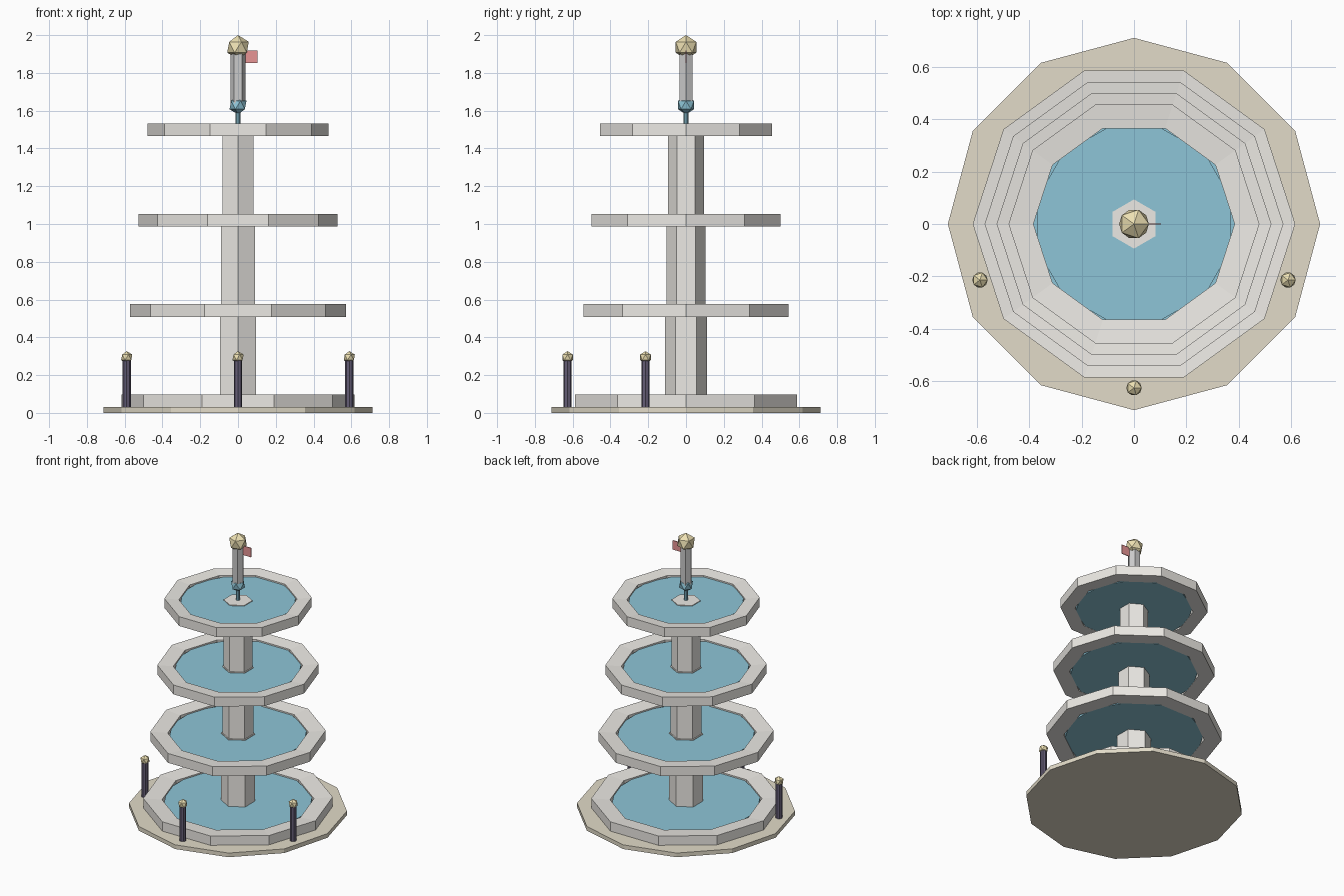
import bpy, bmesh, math

if "Cube" in bpy.data.objects:
    bpy.data.objects.remove(bpy.data.objects["Cube"])


def material(name, rgb):
    m = bpy.data.materials.new(name)
    m.diffuse_color = (*rgb, 1)
    m.use_nodes = True
    m.node_tree.nodes["Principled BSDF"].inputs["Base Color"].default_value = m.diffuse_color
    return m


STONE = material("pale_stone", (0.84, 0.82, 0.78))
TAN = material("tan_stone", (0.76, 0.71, 0.58))
WATER = material("water_blue", (0.27, 0.56, 0.68))
GREY = material("post_grey", (0.6, 0.6, 0.6))
GOLD = material("gold", (0.85, 0.75, 0.45))
DARK = material("dark_iron", (0.13, 0.11, 0.18))
RED = material("red", (0.8, 0.3, 0.3))


def finish(name, bm, mat):
    bmesh.ops.recalc_face_normals(bm, faces=bm.faces)
    me = bpy.data.meshes.new(name)
    bm.to_mesh(me)
    bm.free()
    ob = bpy.data.objects.new(name, me)
    bpy.context.collection.objects.link(ob)
    me.materials.append(mat)
    return ob


def prism(name, sides, r, z0, z1, mat, turn=0.0, x=0.0, y=0.0):
    """Upright prism; turn = angle of its first corner in degrees."""
    bm = bmesh.new()
    ang = [math.radians(turn) + i * math.tau / sides for i in range(sides)]
    low, high = ([bm.verts.new((x + r * math.cos(a), y + r * math.sin(a), z)) for a in ang]
                 for z in (z0, z1))
    bm.faces.new(low)
    bm.faces.new(high)
    for i in range(sides):
        j = (i + 1) % sides
        bm.faces.new((low[i], low[j], high[j], high[i]))
    return finish(name, bm, mat)


def ring(name, sides, profile, mat):
    """Closed (radius, z) profile swept round the z axis."""
    bm = bmesh.new()
    rows = []
    for i in range(sides):
        a = i * math.tau / sides
        rows.append([bm.verts.new((r * math.cos(a), r * math.sin(a), z)) for r, z in profile])
    n = len(profile)
    for i in range(sides):
        p, q = rows[i], rows[(i + 1) % sides]
        for k in range(n):
            bm.faces.new((p[k], q[k], q[(k + 1) % n], p[(k + 1) % n]))
    return finish(name, bm, mat)


def ball(name, r, x, y, z, mat):
    bm = bmesh.new()
    bmesh.ops.create_icosphere(bm, subdivisions=1, radius=r)
    bmesh.ops.translate(bm, verts=bm.verts, vec=(x, y, z))
    return finish(name, bm, mat)


# plinth
prism("plinth", 12, 0.712, 0, 0.03, TAN)

# four stacked basins, each with water, joined by hexagonal columns
STEP, H = 0.4785, 0.067
for t in range(4):
    R, z = 0.617 - 0.0457 * t, 0.03 + STEP * t
    inner = 0.802 * R
    ring(f"basin_{t + 1}", 10,
         [(R, z), (R, z + H), (inner, z + H - 0.01), (inner, z)], STONE)
    prism(f"water_{t + 1}", 12, inner * 0.995, z + 0.001, z + H - 0.02, WATER, turn=15)
    if t < 3:
        prism(f"column_{t + 1}", 6, 0.111 - 0.0085 * t, z + 0.01, z + STEP + H - 0.015,
              STONE, turn=30)

# jet, post, finial and small flag on top
prism("water_jet", 8, 0.012, 1.5, 1.61, WATER)
ball("water_ball", 0.05, 0, 0, 1.63, WATER)
prism("top_post", 6, 0.041, 1.635, 1.92, GREY)
ball("finial", 0.064, 0, 0, 1.936, GOLD)
bm = bmesh.new()
bmesh.ops.create_cube(bm, size=1)
bmesh.ops.scale(bm, verts=bm.verts, vec=(0.083, 0.005, 0.066))
bmesh.ops.translate(bm, verts=bm.verts, vec=(0.0625, 0, 1.886))
finish("flag", bm, RED)

# three bollards round the front
for i, deg in enumerate((200, 270, 340)):
    a = math.radians(deg)
    x, y = 0.627 * math.cos(a), 0.627 * math.sin(a)
    prism(f"bollard_{i + 1}", 8, 0.022, 0.03, 0.28, DARK, x=x, y=y)
    ball(f"bollard_cap_{i + 1}", 0.033, x, y, 0.294, GOLD)
